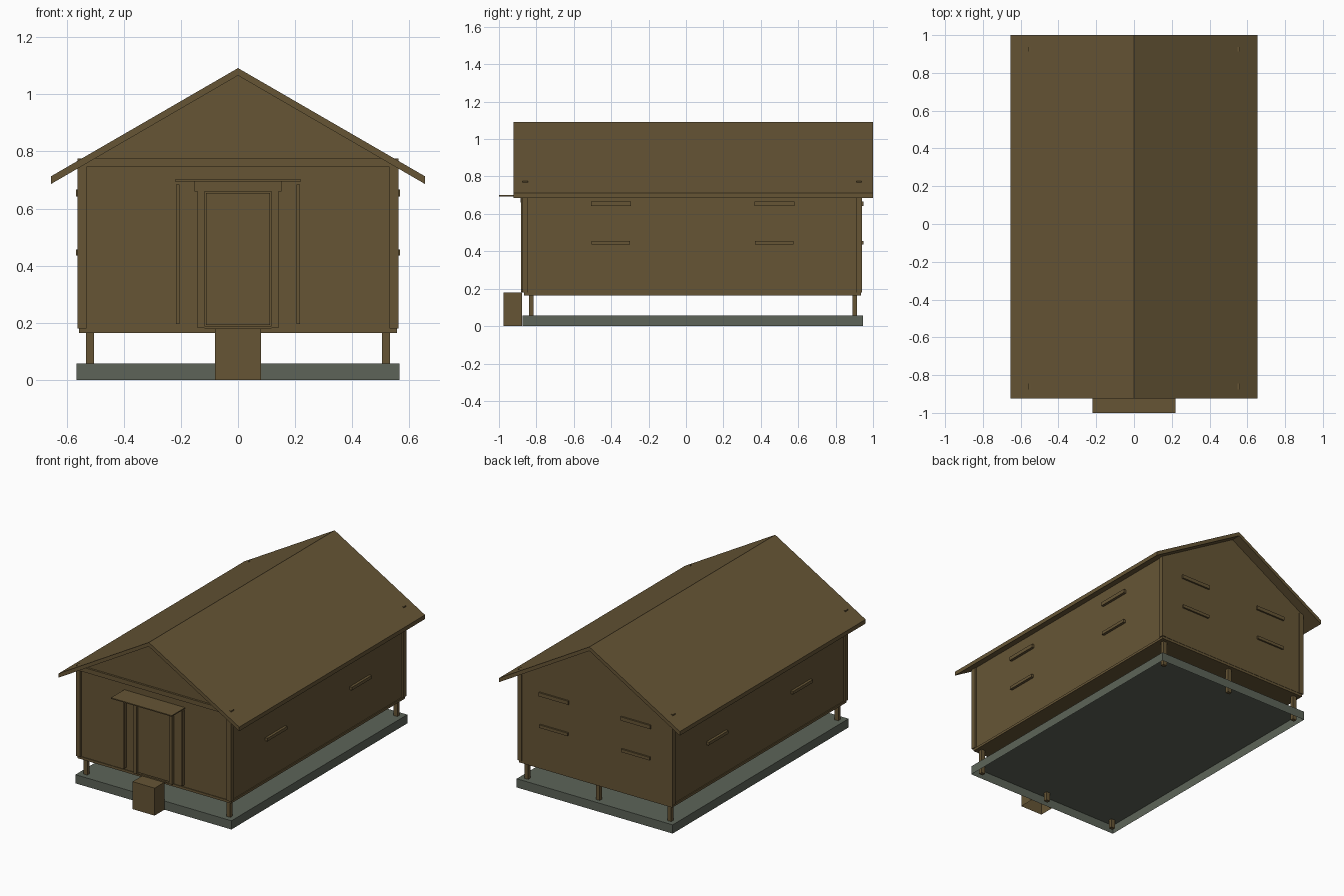
import bpy
import bmesh

cube = bpy.data.objects.get("Cube")
if cube:
    bpy.data.objects.remove(cube, do_unlink=True)


def material(name, rgb):
    mat = bpy.data.materials.new(name)
    mat.use_nodes = True
    mat.diffuse_color = (*rgb, 1)
    mat.node_tree.nodes["Principled BSDF"].inputs["Base Color"].default_value = (*rgb, 1)
    return mat


WOOD = material("brown timber", (0.133, 0.091, 0.036))
STONE = material("grey green concrete", (0.109, 0.127, 0.099))


def finish(name, bm, mat):
    mesh = bpy.data.meshes.new(name)
    bm.to_mesh(mesh)
    bm.free()
    mesh.materials.append(mat)
    obj = bpy.data.objects.new(name, mesh)
    bpy.context.collection.objects.link(obj)
    return obj


def box(name, xs, ys, zs, mat=WOOD, open_below=False):
    """Box between the low and high limit on each axis, optionally without a bottom."""
    bm = bmesh.new()
    bmesh.ops.create_cube(bm, size=1)
    for v in bm.verts:
        v.co = [lim[0] if c < 0 else lim[1] for c, lim in zip(v.co, (xs, ys, zs))]
    bm.normal_update()
    if open_below:
        bottom = [f for f in bm.faces if f.normal.z < -0.5]
        bmesh.ops.delete(bm, geom=bottom, context='FACES_ONLY')
    return finish(name, bm, mat)


def prism(name, profile, y0, y1):
    """Front profile in x and z, extruded along y."""
    bm = bmesh.new()
    face = bm.faces.new([bm.verts.new((x, y0, z)) for x, z in profile])
    out = bmesh.ops.extrude_face_region(bm, geom=[face], use_keep_orig=True)
    moved = [g for g in out["geom"] if isinstance(g, bmesh.types.BMVert)]
    bmesh.ops.translate(bm, verts=moved, vec=(0, y1 - y0, 0))
    bmesh.ops.recalc_face_normals(bm, faces=bm.faces)
    return finish(name, bm, WOOD)


def side_range(side, low, high):
    return tuple(sorted((side * low, side * high)))


SIDES = (("right", -1), ("left", 1))

# Hollow foundation and step, stilts standing on the ground, floor
box("foundation_slab", (-0.565, 0.565), (-0.875, 0.945), (0, 0.057), STONE, open_below=True)
box("entrance_step", (-0.08, 0.08), (-0.977, -0.877), (0, 0.18), open_below=True)
for end, y in (("front", -0.828), ("back", 0.901)):
    for place, x in (("right", -0.518), ("middle", 0), ("left", 0.518)):
        box(f"{end}_{place}_stilt", (x - 0.014, x + 0.014), (y - 0.012, y + 0.012), (0, 0.17))
box("floor", (-0.556, 0.556), (-0.866, 0.936), (0.164, 0.18))

# House body with gables, and the roof over it
prism("house_body", [(-0.55, 0.18), (0.55, 0.18), (0.55, 0.75), (0, 1.07), (-0.55, 0.75)],
      -0.862, 0.938)
prism("roof", [(0, 1.092), (0.655, 0.713), (0.655, 0.686), (0, 1.066), (-0.655, 0.686), (-0.655, 0.713)],
      -0.923, 1.0)

# Corner posts and tie beams, whose ends show through the roof
for side_name, s in SIDES:
    for end, ys in (("front", (-0.875, -0.845)), ("back", (0.912, 0.942))):
        box(f"{end}_{side_name}_corner_post", side_range(s, 0.531, 0.562), ys, (0.18, 0.745))
for end, ys in (("front", (-0.875, -0.845)), ("back", (0.912, 0.938))):
    box(f"{end}_tie_beam", (-0.562, 0.562), ys, (0.745, 0.775))

# Door, frame and canopy
box("door", (-0.112, 0.112), (-0.875, -0.86), (0.193, 0.655))
box("door_header", (-0.152, 0.152), (-0.886, -0.86), (0.66, 0.695))
box("door_sill", (-0.118, 0.118), (-0.879, -0.86), (0.18, 0.188))
for side_name, s in SIDES:
    box(f"{side_name}_door_jamb", side_range(s, 0.117, 0.141), (-0.882, -0.86), (0.182, 0.66))
    box(f"{side_name}_door_batten", side_range(s, 0.205, 0.217), (-0.882, -0.86), (0.195, 0.685))
box("door_canopy", (-0.22, 0.22), (-1.0, -0.86), (0.694, 0.701))

# Window rails on both long sides and on the back
for level, zs, half in (("upper", (0.642, 0.666), 0.107), ("lower", (0.436, 0.456), 0.102)):
    for place, y in (("front", -0.402), ("back", 0.472)):
        for side_name, s in SIDES:
            box(f"{side_name}_{place}_{level}_window_rail",
                side_range(s, 0.54, 0.567), (y - half, y + half), zs)
    for side_name, s in SIDES:
        x = s * 0.297
        box(f"back_{side_name}_{level}_window_rail", (x - half, x + half), (0.93, 0.949), zs)
